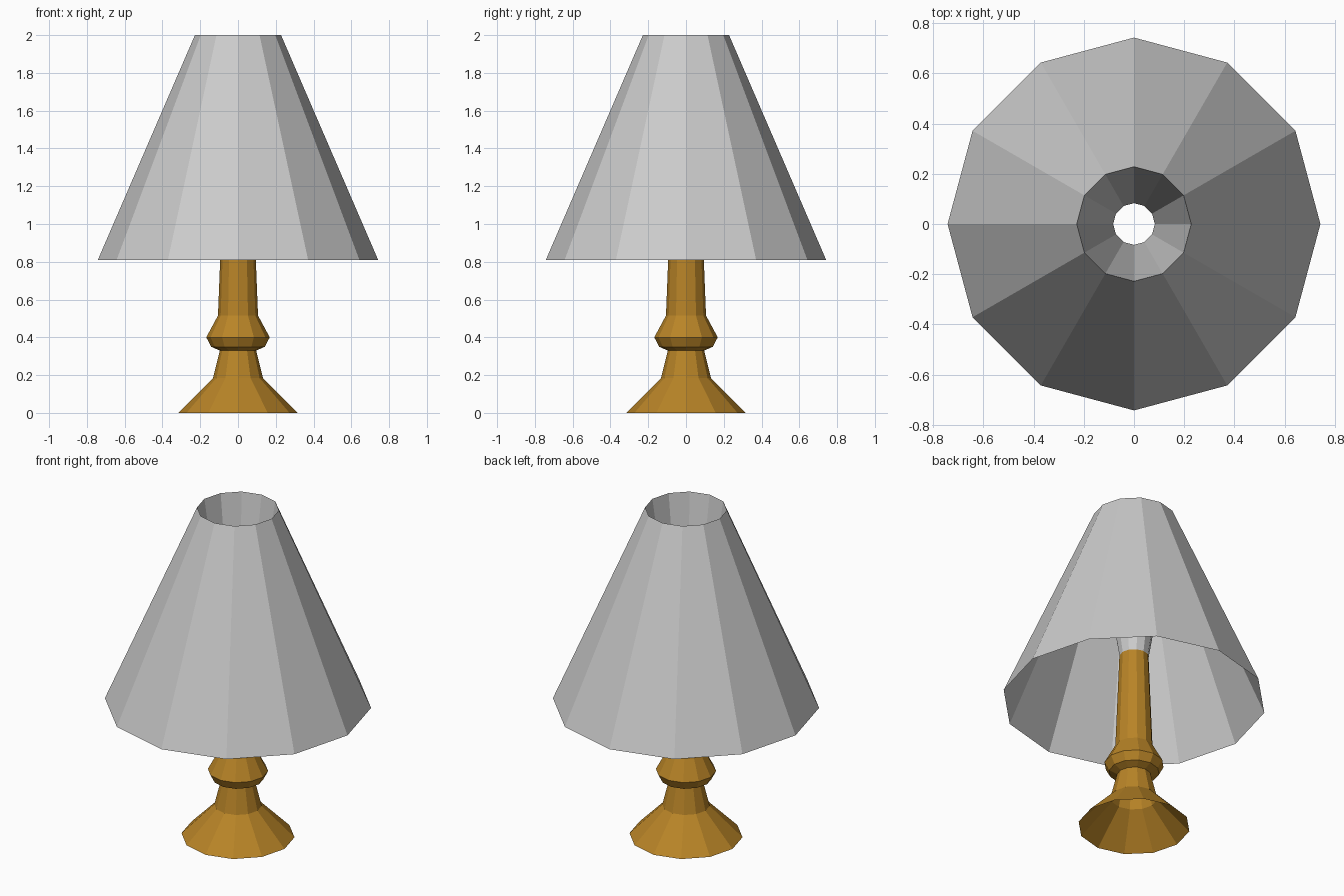
import bpy
import math

if "Cube" in bpy.data.objects:
    bpy.data.objects.remove(bpy.data.objects["Cube"])

SIDES = 12


def lathe(name, profile, color=None):
    """Revolve an open (radius, z) profile around z with flat facets."""
    verts = [(r * math.cos(2 * math.pi * i / SIDES),
              r * math.sin(2 * math.pi * i / SIDES), z)
             for r, z in profile for i in range(SIDES)]
    faces = []
    for k in range(len(profile) - 1):
        a, b = k * SIDES, (k + 1) * SIDES
        for i in range(SIDES):
            j = (i + 1) % SIDES
            faces.append((a + i, a + j, b + j, b + i))
    mesh = bpy.data.meshes.new(name)
    mesh.from_pydata(verts, [], faces)
    mesh.update()
    obj = bpy.data.objects.new(name, mesh)
    bpy.context.collection.objects.link(obj)
    if color:
        mat = bpy.data.materials.new(name + "_material")
        mat.diffuse_color = color
        mat.use_nodes = True
        mat.node_tree.nodes["Principled BSDF"].inputs["Base Color"].default_value = mat.diffuse_color
        mesh.materials.append(mat)
    return obj


# Turned stand: flared foot, neck, collar and tapering stem, open at both ends
lathe("lamp_stand", [
    (0.315, 0.0), (0.132, 0.185), (0.096, 0.33), (0.142, 0.35),
    (0.168, 0.40), (0.106, 0.515), (0.083, 1.10),
], (0.48, 0.23, 0.02, 1.0))

# Shade: outer cone up to the rim, then a narrow funnel down to the stem
lathe("lamp_shade", [(0.742, 0.81), (0.228, 2.0), (0.083, 1.10)])
